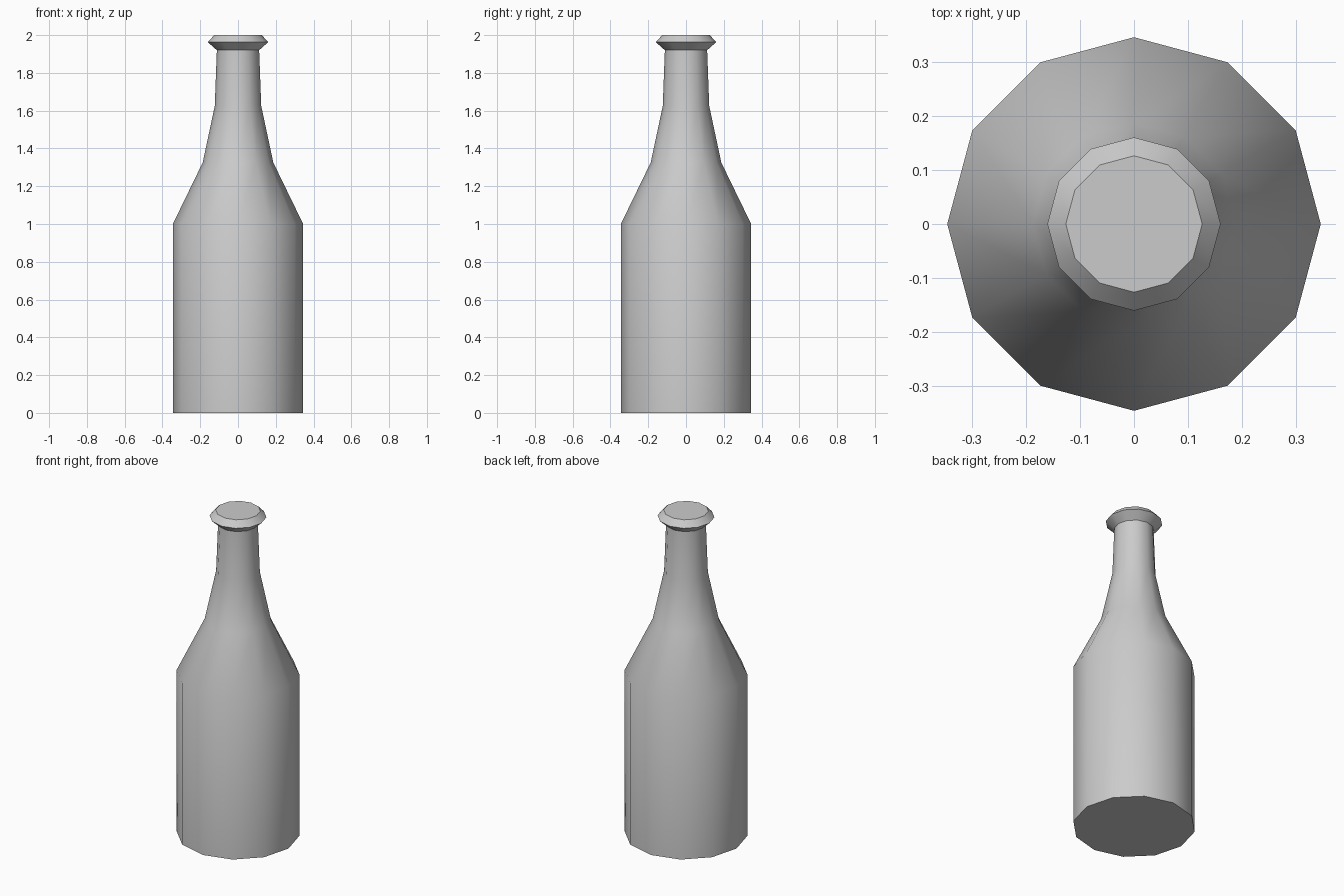
import bpy, bmesh, math

if "Cube" in bpy.data.objects:
    bpy.data.objects.remove(bpy.data.objects["Cube"])

SIDES = 12


def lathe(name, profile):
    """Revolve (radius, z) points into a closed 12-sided solid."""
    bm = bmesh.new()
    rings = [[bm.verts.new((r * math.cos(2 * math.pi * i / SIDES),
                            r * math.sin(2 * math.pi * i / SIDES), z))
              for i in range(SIDES)] for r, z in profile]
    for low, high in zip(rings, rings[1:]):
        for i in range(SIDES):
            j = (i + 1) % SIDES
            bm.faces.new((low[i], low[j], high[j], high[i]))
    bm.faces.new(rings[0][::-1])
    bm.faces.new(rings[-1])
    mesh = bpy.data.meshes.new(name)
    bm.to_mesh(mesh)
    bm.free()
    obj = bpy.data.objects.new(name, mesh)
    bpy.context.collection.objects.link(obj)
    # Smooth sides, crisp rims
    bpy.ops.object.select_all(action='DESELECT')
    obj.select_set(True)
    bpy.context.view_layer.objects.active = obj
    bpy.ops.object.shade_smooth_by_angle(angle=math.radians(40))
    return obj


# Straight body, tapering shoulder, slim neck and flared lip in one profile
lathe("bottle", [
    (0.345, 0.0), (0.345, 1.0),
    (0.187, 1.325), (0.123, 1.625), (0.112, 1.92),
    (0.16, 1.963), (0.126, 2.0),
])
